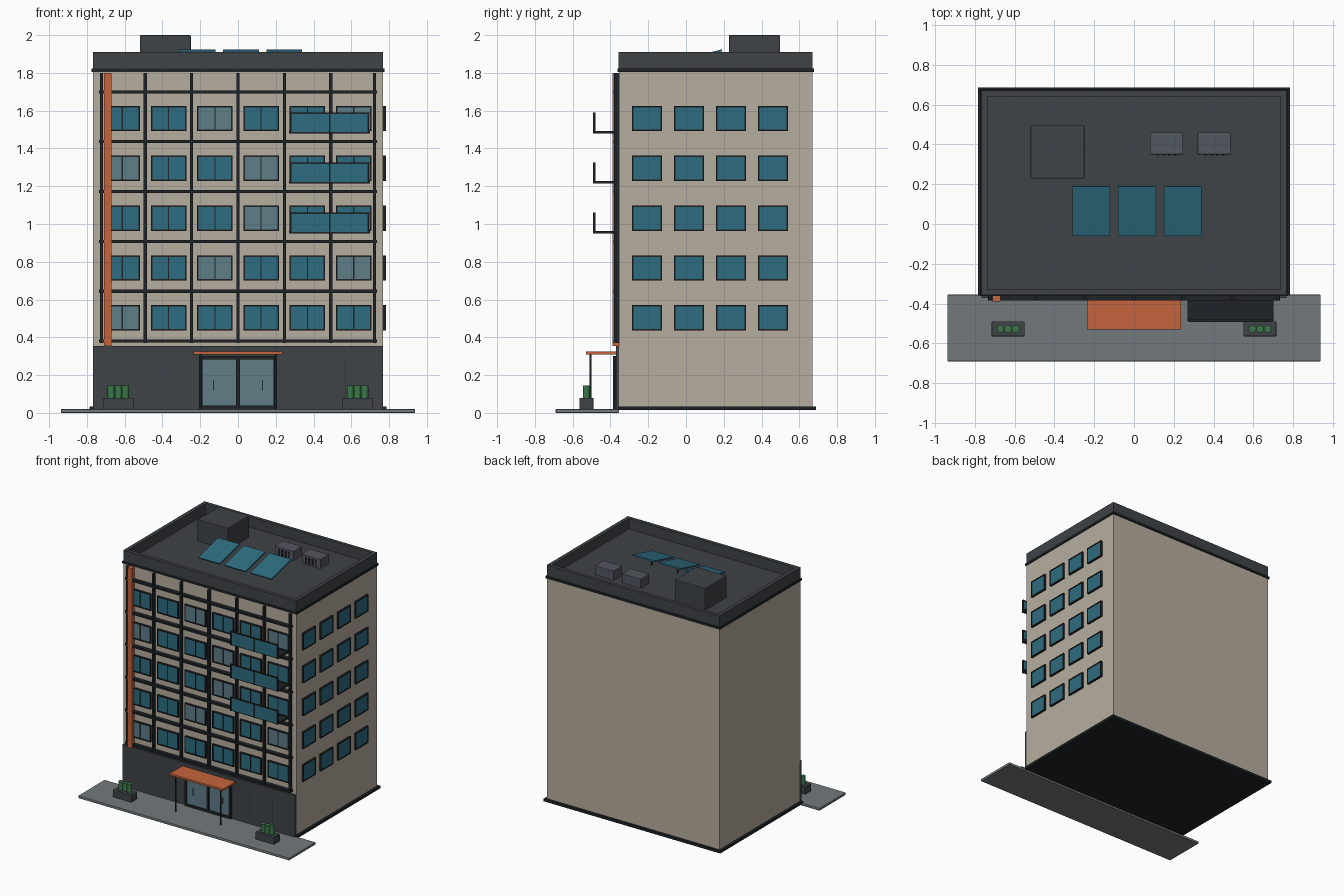
import bpy, bmesh, math
from mathutils import Matrix, Vector

if "Cube" in bpy.data.objects:
    bpy.data.objects.remove(bpy.data.objects["Cube"])


def material(name, r, g, b):
    m = bpy.data.materials.new(name)
    m.diffuse_color = (r, g, b, 1)
    m.use_nodes = True
    m.node_tree.nodes["Principled BSDF"].inputs["Base Color"].default_value = m.diffuse_color
    return m


BEIGE = material("beige_wall", 0.47, 0.42, 0.35)
DARK = material("dark_cladding", 0.05, 0.056, 0.063)
FRAME = material("black_metal", 0.014, 0.017, 0.02)
TEAL = material("teal_glass", 0.027, 0.15, 0.216)
PALE = material("pale_glass", 0.117, 0.205, 0.242)
ORANGE = material("orange_panel", 0.55, 0.127, 0.045)
PAVING = material("paving", 0.17, 0.19, 0.2)
METAL = material("grey_metal", 0.085, 0.095, 0.115)
GREEN = material("plant_green", 0.045, 0.19, 0.07)


def finish(name, bm, mat, bevel=0):
    me = bpy.data.meshes.new(name)
    bm.to_mesh(me)
    bm.free()
    ob = bpy.data.objects.new(name, me)
    bpy.context.collection.objects.link(ob)
    me.materials.append(mat)
    if bevel:
        mod = ob.modifiers.new("bevel", 'BEVEL')
        mod.width, mod.segments = bevel, 2
    return ob


def boxes(name, mat, items, bevel=0):
    """One object of boxes given as (x0, x1, y0, y1, z0, z1)."""
    bm = bmesh.new()
    for x0, x1, y0, y1, z0, z1 in items:
        c = Vector((x0 + x1, y0 + y1, z0 + z1)) / 2
        bmesh.ops.create_cube(bm, size=1, matrix=Matrix.Translation(c)
                              @ Matrix.Diagonal((x1 - x0, y1 - y0, z1 - z0, 1)))
    return finish(name, bm, mat, bevel)


def cylinders(name, mat, items, sides=16):
    """One object of upright cylinders given as (x, y, radius, z0, z1)."""
    bm = bmesh.new()
    for x, y, r, z0, z1 in items:
        bmesh.ops.create_cone(bm, cap_ends=True, segments=sides, radius1=r, radius2=r,
                              depth=z1 - z0, matrix=Matrix.Translation((x, y, (z0 + z1) / 2)))
    for f in bm.faces:
        f.smooth = len(f.verts) == 4
    for e in bm.edges:
        e.smooth = e.calc_face_angle(0) < 0.6
    return finish(name, bm, mat)


def ring(a0, a1, z0, z1, t):
    """Four bars around a rectangle, as (a0, a1, z0, z1)."""
    return [(a0, a1, z0, z0 + t), (a0, a1, z1 - t, z1),
            (a0, a0 + t, z0 + t, z1 - t), (a1 - t, a1, z0 + t, z1 - t)]


W, F, B = 0.767, -0.355, 0.67     # half width, front and back of the body
STOREY = 0.264

# Ground and main mass
boxes("sidewalk", PAVING, [(-0.937, 0.937, -0.69, F, 0, 0.02)], 0.003)
boxes("plinth", FRAME, [(-0.785, 0.785, -0.36, 0.687, 0.015, 0.035)])
boxes("building_body", BEIGE, [(-W, W, F, B, 0.02, 1.81)])
boxes("ground_floor_cladding", DARK, [(-W, W, -0.371, -0.345, 0.02, 0.355)])
boxes("cladding_seams", FRAME, [(x - 0.001, x + 0.001, -0.3725, -0.37, 0.07, 0.29)
                                for x in (0.36, 0.57)])

# Roof deck, cornice and parapet
boxes("cornice", FRAME, [(-0.775, 0.775, -0.362, 0.678, 1.805, 1.822)])
boxes("roof_deck", DARK, [(-0.75, 0.75, -0.34, 0.655, 1.81, 1.826)])
boxes("parapet", DARK, [(-W, W, F - 0.003, F + 0.026, 1.82, 1.91),
                        (-W, W, B - 0.028, B, 1.82, 1.91),
                        (-W, -W + 0.03, F + 0.026, B - 0.028, 1.82, 1.91),
                        (W - 0.03, W, F + 0.026, B - 0.028, 1.82, 1.91)])

# Facade grid
boxes("vertical_mullions", FRAME, [(x - 0.008, x + 0.008, -0.381, F, 0.37, 1.8) for x in
                                   (-0.722, -0.491, -0.246, 0, 0.246, 0.491, 0.722)])
boxes("floor_bands", FRAME, [(-0.735, 0.735, -0.385, F, 0.372 + i * STOREY, 0.388 + i * STOREY)
                             for i in range(6)])
boxes("orange_fin", ORANGE, [(-0.71, -0.67, -0.39, F, 0.355, 1.8)])

# Front and right windows
pale = {(0, 0), (1, 2), (1, 5), (2, 3), (3, 0), (3, 3), (4, 2), (4, 5)}
frames, teal, light, side_frames, side_glass = [], [], [], [], []
for row in range(5):
    z = 0.503 + row * STOREY
    z0, z1 = z - 0.067, z + 0.067
    for col in range(6):
        x = -0.613 + col * 0.2452
        frames += [(a, b, -0.37, F, c, d) for a, b, c, d in ring(x - 0.094, x + 0.094, z0, z1, 0.008)]
        frames.append((x - 0.003, x + 0.003, -0.369, F, z0 + 0.008, z1 - 0.008))
        (light if (row, col) in pale else teal).append(
            (x - 0.088, x + 0.088, -0.365, F, z0 + 0.006, z1 - 0.006))
    for col in range(4):
        y = -0.206 + col * 0.222
        side_frames += [(W, W + 0.016, a, b, c, d) for a, b, c, d in ring(y - 0.08, y + 0.08, z0, z1, 0.008)]
        side_glass.append((W, W + 0.012, y - 0.074, y + 0.074, z0 + 0.006, z1 - 0.006))
boxes("front_window_frames", FRAME, frames)
boxes("front_glass_teal", TEAL, teal)
boxes("front_glass_pale", PALE, light)
boxes("side_window_frames", FRAME, side_frames)
boxes("side_window_glass", TEAL, side_glass)

# Balconies
levels = [0.95 + i * STOREY for i in range(3)]
boxes("balcony_slabs", FRAME, [(0.27, 0.7, -0.487, F, z, z + 0.014) for z in levels])
boxes("balcony_glass", TEAL, [(0.28, 0.69, -0.49, -0.482, z + 0.008, z + 0.108) for z in levels])
boxes("balcony_rails", FRAME, [(0.275, 0.695, -0.492, -0.48, z + 0.104, z + 0.112) for z in levels]
      + [(x - 0.004, x + 0.004, -0.493, -0.48, z, z + 0.108)
         for z in levels for x in (0.28, 0.485, 0.69)])

# Entrance doors
boxes("door_frame", FRAME, [(a, b, -0.386, -0.365, c, d) for a, b, c, d in ring(-0.205, 0.205, 0.02, 0.3, 0.018)]
      + [(-0.01, 0.01, -0.386, -0.365, 0.038, 0.282)])
boxes("door_glass", PALE, [(-0.19, -0.008, -0.378, -0.365, 0.03, 0.285),
                           (0.008, 0.19, -0.378, -0.365, 0.03, 0.285)])
cylinders("door_handles", METAL, [(s * 0.13, -0.384, 0.003, 0.12, 0.175) for s in (-1, 1)], 8)

# Canopy
boxes("canopy", ORANGE, [(-0.237, 0.237, -0.53, -0.36, 0.308, 0.325)], 0.002)
cylinders("canopy_posts", FRAME, [(s * 0.2, -0.505, 0.006, 0.02, 0.31) for s in (-1, 1)], 12)

# Planters
boxes("planters", DARK, [(s * 0.633 - 0.083, s * 0.633 + 0.083, -0.565, -0.49, 0.02, 0.08)
                         for s in (-1, 1)], 0.004)
cylinders("plants", GREEN, [(s * 0.633 + d, -0.527, 0.019, 0.075, 0.145)
                            for s in (-1, 1) for d in (-0.038, 0, 0.038)])

# Rooftop equipment
boxes("stair_penthouse", DARK, [(-0.52, -0.25, 0.228, 0.498, 1.82, 2.0)], 0.005)
units = (0.163, 0.403)
boxes("air_units", METAL, [(x - 0.083, x + 0.083, 0.35, 0.46, 1.82, 1.9) for x in units], 0.003)
boxes("air_unit_vents", FRAME, [(x + d - 0.006, x + d + 0.006, 0.345, 0.352, 1.835, 1.885)
                                for x in units for d in (-0.045, -0.015, 0.015, 0.045)])
cx = (-0.215, 0.015, 0.245)
panels = boxes("solar_panels", TEAL, [(x - 0.095, x + 0.095, -0.129, 0.129, -0.005, 0.005) for x in cx])
panels.location = (0, 0.065, 1.888)
panels.rotation_euler = (math.radians(14), 0, 0)
cylinders("solar_posts", FRAME, [(x, 0.085, 0.006, 1.82, 1.889) for x in cx], 8)
